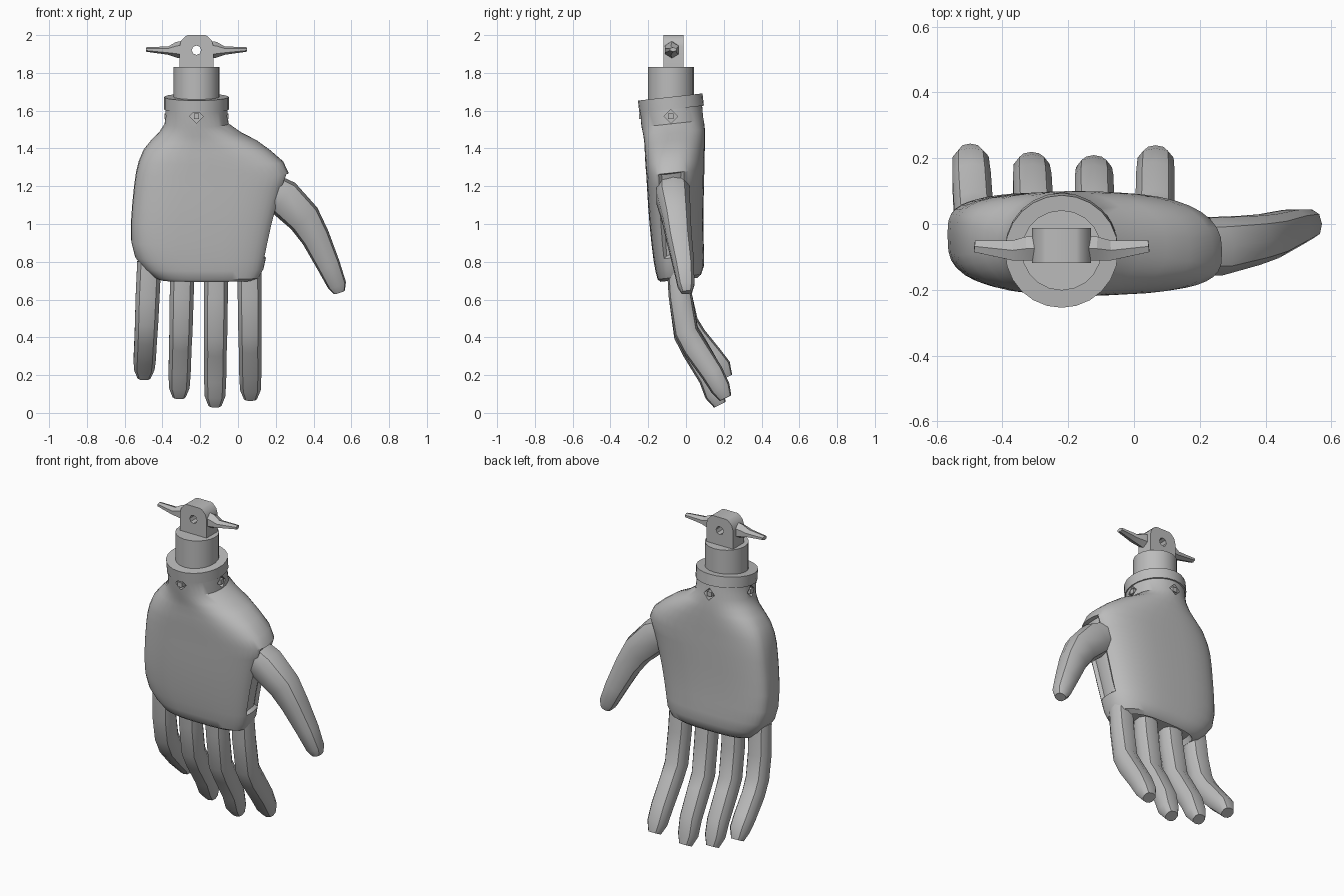
import bpy, bmesh
from math import cos, sin, pi, radians, copysign
from mathutils import Vector, Matrix

if "Cube" in bpy.data.objects:
    bpy.data.objects.remove(bpy.data.objects["Cube"], do_unlink=True)

GREY = (0.5, 0.5, 0.5, 1)
grey = bpy.data.materials.new("plain grey")
grey.use_nodes = True
grey.diffuse_color = GREY
grey.node_tree.nodes["Principled BSDF"].inputs["Base Color"].default_value = GREY

AX, AY = -0.22, -0.08      # wrist axis
TILT = 0.11                # slope of the wrist and palm rims


def finish(bm, name, angle=30):
    bmesh.ops.recalc_face_normals(bm, faces=bm.faces)
    mesh = bpy.data.meshes.new(name)
    bm.to_mesh(mesh)
    bm.free()
    mesh.materials.append(grey)
    ob = bpy.data.objects.new(name, mesh)
    bpy.context.collection.objects.link(ob)
    bpy.ops.object.select_all(action='DESELECT')
    ob.select_set(True)
    bpy.context.view_layer.objects.active = ob
    if angle:
        bpy.ops.object.shade_smooth_by_angle(angle=radians(angle))
    return ob


def loft(rings):
    """Skin a list of equal point rings and cap both ends."""
    bm = bmesh.new()
    rows = [[bm.verts.new(p) for p in ring] for ring in rings]
    n = len(rows[0])
    for a, b in zip(rows, rows[1:]):
        for i in range(n):
            j = (i + 1) % n
            bm.faces.new((a[i], a[j], b[j], b[i]))
    bm.faces.new(rows[0])
    bm.faces.new(rows[-1])
    return bm


def tube(name, path, ref, sides=10, angle=38, power=0.8):
    """Tapered limb; path holds (point, half width along ref, half depth)."""
    pts = [Vector(p[0]) for p in path]
    rings = []
    for i, (p, w, d) in enumerate(path):
        t = (pts[min(i + 1, len(pts) - 1)] - pts[max(i - 1, 0)]).normalized()
        u = (Vector(ref) - t * t.dot(Vector(ref))).normalized()
        v = t.cross(u)
        ring = []
        for k in range(sides):
            a = 2 * pi * (k + 0.5) / sides
            c, s = cos(a), sin(a)
            ring.append(pts[i] + u * w * copysign(abs(c) ** power, c)
                        + v * d * copysign(abs(s) ** power, s))
        rings.append(ring)
    return finish(loft(rings), name, angle)


def cylinder(name, radius, depth, matrix, sides, angle=30):
    bm = bmesh.new()
    bmesh.ops.create_cone(bm, cap_ends=True, segments=sides, radius1=radius,
                          radius2=radius, depth=depth, matrix=matrix)
    return finish(bm, name, angle)


def cut(target, cutter):
    cutter.hide_render = True
    mod = target.modifiers.new("hole", 'BOOLEAN')
    mod.object = cutter
    mod.solver = 'EXACT'
    bpy.context.view_layer.objects.active = target
    bpy.ops.object.modifier_apply(modifier=mod.name)
    bpy.data.objects.remove(cutter, do_unlink=True)


# Palm shell: rows of z, left edge, right edge, front, back, squareness
ROWS = [(1.61, -.385, -.055, -.245, .085, 0), (1.53, -.388, -.05, -.235, .095, 0),
        (1.48, -.42, .02, -.225, .1, .15), (1.44, -.46, .1, -.22, .1, .4),
        (1.39, -.5, .17, -.218, .1, .7), (1.33, -.525, .24, -.215, .098, .9),
        (1.27, -.54, .268, -.21, .097, 1), (1.2, -.55, .242, -.206, .096, 1),
        (1.1, -.56, .213, -.2, .093, 1), (1.0, -.567, .187, -.192, .092, 1),
        (.9, -.565, .165, -.182, .093, 1), (.82, -.545, .148, -.172, .096, 1),
        (.76, -.5, .135, -.162, .095, 1), (.715, -.45, .11, -.15, .08, 1),
        (.7, -.41, .07, -.135, .06, 1)]
rings = []
for z, x0, x1, y0, y1, sq in ROWS:
    ring = []
    for k in range(40):
        a = 2 * pi * k / 40
        c, s = cos(a), sin(a)
        # Rounded toward the thumb on the back, squarer elsewhere
        pw = 1 - 0.4 * sq if (s < 0 or c < 0) else 1 - 0.2 * sq
        cx, sy = copysign(abs(c) ** pw, c), copysign(abs(s) ** pw, s)
        mid = (y0 + y1) / 2 + sq * (0.02 - 0.045 * (cx + 1) / 2)
        y = mid + (y1 - mid) * sy if s > 0 else mid + (mid - y0) * sy
        x = (x0 + x1) / 2 + (x1 - x0) / 2 * cx
        ring.append((x, y, z + TILT * (y - AY)))
    rings.append(ring)
bm = loft(rings)
bmesh.ops.recalc_face_normals(bm, faces=bm.faces)
# Recessed openings at the thumb side and under the palm
side = [f for f in bm.faces if f.normal.x > 0.8 and 0.8 < f.calc_center_median().z < 1.27]
bmesh.ops.inset_region(bm, faces=side, thickness=0.012, depth=-0.02)
under = [f for f in bm.faces if f.normal.z < -0.9 and len(f.verts) > 4]
bmesh.ops.inset_region(bm, faces=under, thickness=0.015, depth=-0.03)
palm = finish(bm, "palm_shell", 35)

# Screw holes around the wrist, each with a screw end inside
for k in range(4):
    turn = Matrix.Translation((AX, AY, 1.57)) @ Matrix.Rotation(k * pi / 2, 4, 'Z')
    facing = turn @ Matrix.Translation((0, -0.16, 0)) @ Matrix.Rotation(pi / 2, 4, 'X')
    cut(palm, cylinder("hole_cutter", 0.036, 0.07, facing, 4, 0))
    cylinder("wrist_screw", 0.02, 0.05, facing @ Matrix.Translation((0, 0, -0.015))
             @ Matrix.Rotation(pi / 4, 4, 'Z'), 4, 0)

# Collar and stem
tilt = Matrix.Translation((AX, AY, 1.64)) @ Matrix.Rotation(TILT, 4, 'X')
cylinder("wrist_collar", 0.172, 0.065, tilt, 24)
cylinder("wrist_stem", 0.122, 0.25, Matrix.Translation((AX, AY, 1.705)), 20)

# Rounded lug with a cross hole
LUG = [(-.09, 1.82), (.09, 1.82), (.09, 1.94), (.082, 1.97), (.058, 1.995), (.045, 2.0)]
LUG += [(-x, z) for x, z in reversed(LUG[2:])]
lug = finish(loft([[(AX + x, y, z) for x, z in LUG] for y in (-.118, -.012)]), "top_lug", 35)
cut(lug, cylinder("pin_hole_cutter", 0.025, 0.4,
                  Matrix.Translation((AX, AY, 1.92)) @ Matrix.Rotation(pi / 2, 4, 'X'), 8, 0))

# Tapered wings on the lug
for name, s in (("left_wing", 1), ("right_wing", -1)):
    tube(name, [((AX + s * .08, -.075, 1.922), .042, .046),
                ((AX + s * .105, -.075, 1.922), .042, .042),
                ((AX + s * .15, -.08, 1.918), .035, .022),
                ((AX + s * .265, -.068, 1.924), .02, .012)],
         (0, 1, 0), sides=6, angle=20, power=1)

# Fingers: root x, tip x, knuckle height, tip height, tip reach
FINGERS = {"little_finger": (-.47, -.498, .43, .155, .21),
           "ring_finger": (-.292, -.312, .39, .055, .185),
           "middle_finger": (-.115, -.122, .36, .01, .175),
           "index_finger": (.06, .066, .38, .045, .205)}
for name, (xr, xt, zk, zt, reach) in FINGERS.items():
    drop = zk - zt
    path = [(0, -.045, .8, .066, .058), (.3, -.03, .62, .066, .062),
            (.5, .0, zk + .05, .064, .064), (.65, .045, zk - .03, .062, .066),
            (.85, .06 + reach * .38, zt + drop * .5, .061, .06),
            (.95, reach - .022, zt + .085, .057, .053),
            (1, reach + .004, zt + .033, .036, .034)]
    tube(name, [((xr + (xt - xr) * t, y, z), w, d) for t, y, z, w, d in path], (1, 0, 0))

# Thumb
tube("thumb", [((.14, -.07, 1.2), .088, .085), ((.24, -.068, 1.14), .092, .1),
               ((.35, -.05, 1.03), .078, .09), ((.41, -.037, .93), .07, .076),
               ((.48, -.012, .78), .058, .062), ((.525, .0, .675), .046, .05),
               ((.537, .004, .638), .03, .03)], (0, 1, 0))
